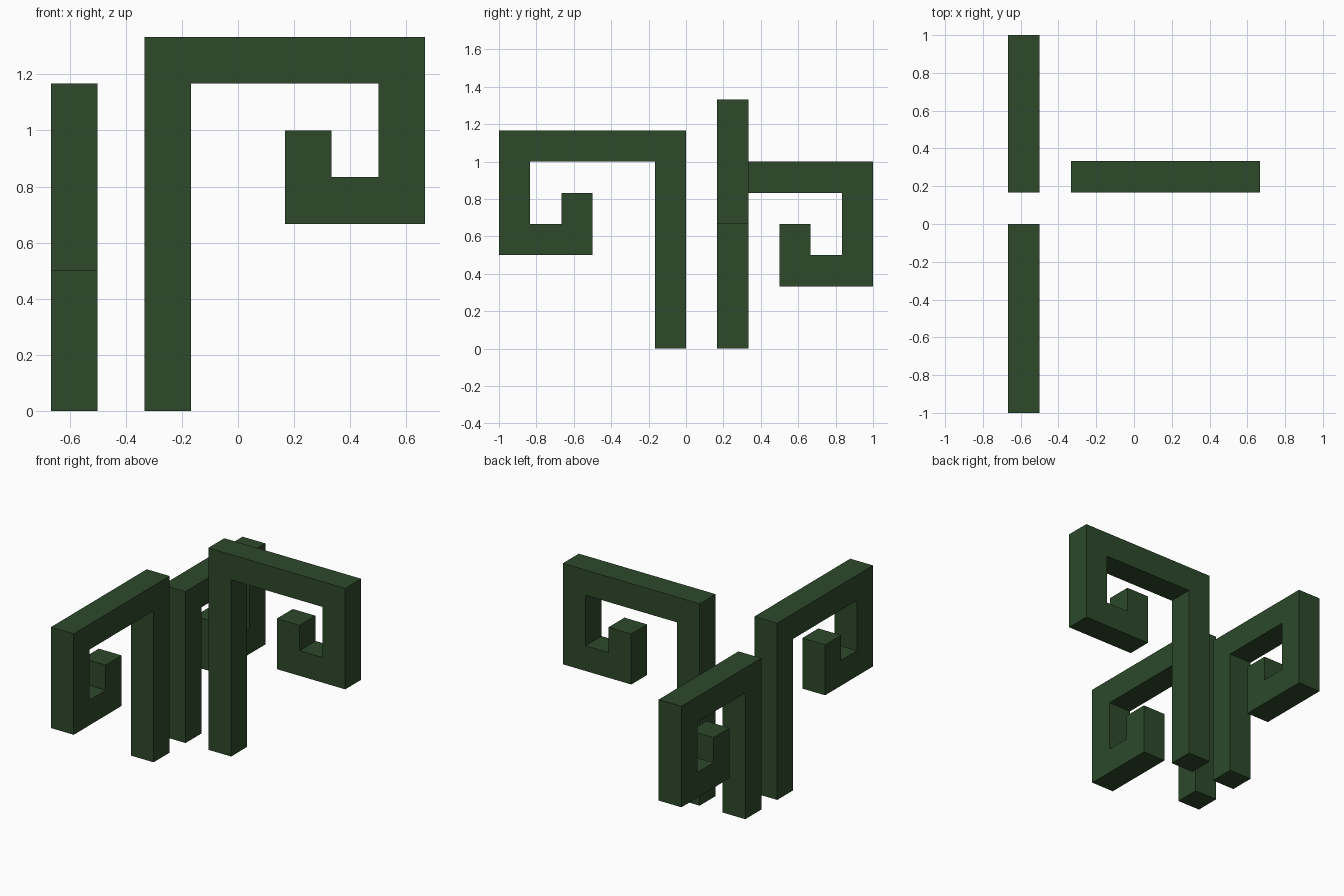
import bpy, bmesh
from mathutils import Vector

if "Cube" in bpy.data.objects:
    bpy.data.objects.remove(bpy.data.objects["Cube"])

U = 1 / 6  # every bar is one unit thick

green = bpy.data.materials.new("dark green")
green.diffuse_color = (0.026, 0.067, 0.024, 1)
green.use_nodes = True
green.node_tree.nodes["Principled BSDF"].inputs["Base Color"].default_value = green.diffuse_color


def frond(name, origin, along, side, w, h):
    """Square spiral frond: stem, arm and inward curl, extruded one unit."""
    profile = [(0, 0), (1, 0), (1, h - 1), (w - 1, h - 1), (w - 1, h - 3),
               (w - 2, h - 3), (w - 2, h - 2), (w - 3, h - 2),
               (w - 3, h - 4), (w, h - 4), (w, h), (0, h)]
    origin, along, side = Vector(origin), Vector(along), Vector(side)
    bm = bmesh.new()
    face = bm.faces.new([bm.verts.new((origin + along * s + Vector((0, 0, z))) * U)
                         for s, z in profile])
    ext = bmesh.ops.extrude_face_region(bm, geom=[face], use_keep_orig=True)
    verts = [v for v in ext["geom"] if isinstance(v, bmesh.types.BMVert)]
    bmesh.ops.translate(bm, verts=verts, vec=side * U)
    bmesh.ops.recalc_face_normals(bm, faces=bm.faces)
    mesh = bpy.data.meshes.new(name)
    bm.to_mesh(mesh)
    bm.free()
    mesh.materials.append(green)
    bpy.context.collection.objects.link(bpy.data.objects.new(name, mesh))


# tall frond to the right, middle one to the front, short one to the back
frond("tall_frond", (-2, 1, 0), (1, 0, 0), (0, 1, 0), 6, 8)
frond("front_frond", (-4, 0, 0), (0, -1, 0), (1, 0, 0), 6, 7)
frond("back_frond", (-4, 1, 0), (0, 1, 0), (1, 0, 0), 5, 6)
